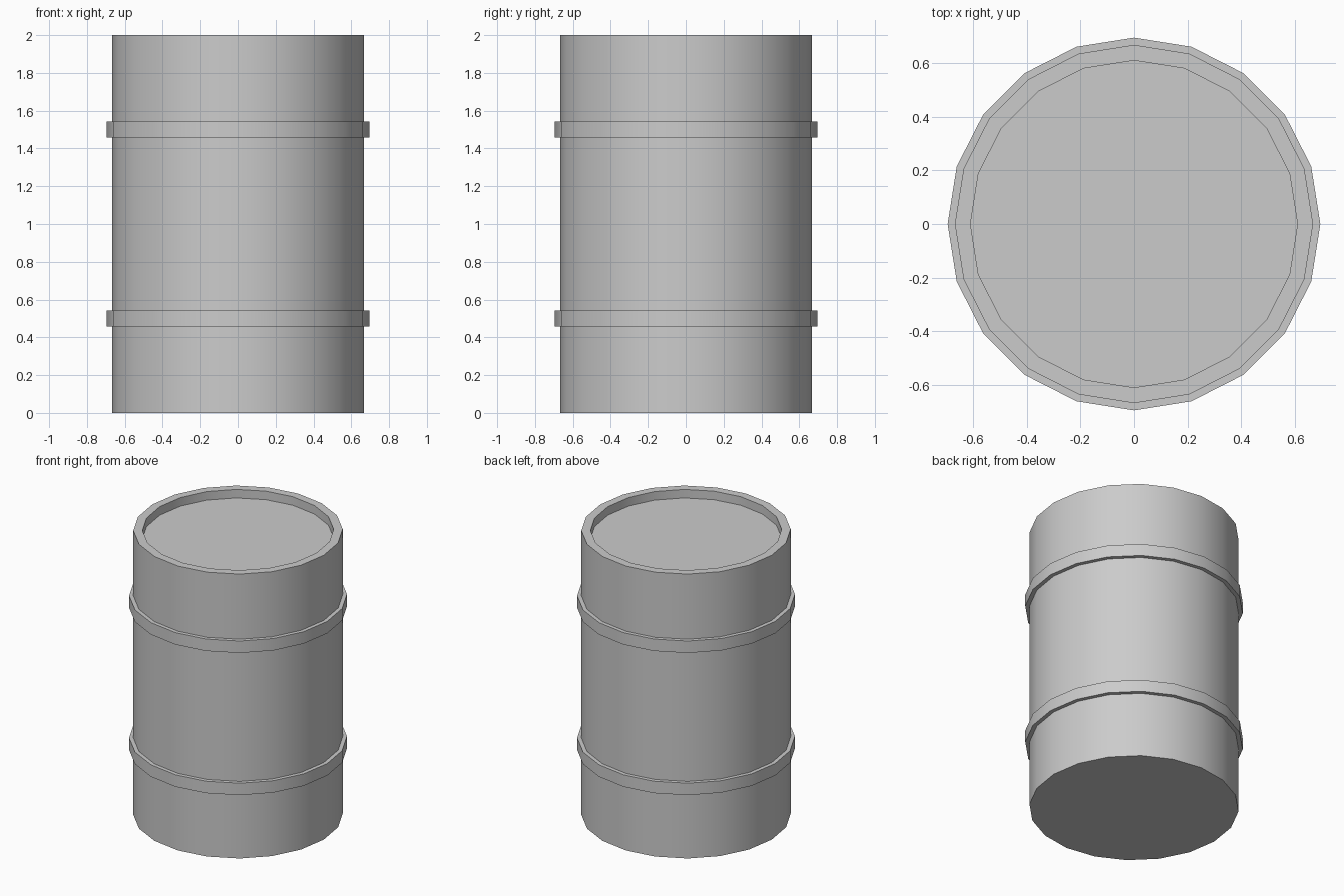
import bpy, bmesh
from math import cos, sin, pi, radians

if "Cube" in bpy.data.objects:
    bpy.data.objects.remove(bpy.data.objects["Cube"])

SIDES = 20
R_BODY, R_HOOP, R_LID = 0.668, 0.695, 0.61


def lathe(name, profile):
    """Revolve an (r, z) profile around z and cap both ends."""
    bm = bmesh.new()
    rings = [[bm.verts.new((r * cos(2 * pi * i / SIDES), r * sin(2 * pi * i / SIDES), z))
              for i in range(SIDES)] for r, z in profile]
    for a, b in zip(rings, rings[1:]):
        for i in range(SIDES):
            j = (i + 1) % SIDES
            bm.faces.new((a[i], a[j], b[j], b[i]))
    bm.faces.new(rings[0][::-1])
    bm.faces.new(rings[-1])
    bmesh.ops.recalc_face_normals(bm, faces=bm.faces)
    mesh = bpy.data.meshes.new(name)
    bm.to_mesh(mesh)
    bm.free()
    obj = bpy.data.objects.new(name, mesh)
    bpy.context.collection.objects.link(obj)
    bpy.ops.object.select_all(action='DESELECT')
    obj.select_set(True)
    bpy.context.view_layer.objects.active = obj
    bpy.ops.object.shade_smooth_by_angle(angle=radians(30))
    return obj


# Barrel wall with two raised hoops
profile = [(R_BODY, 0)]
for z in (0.5, 1.5):
    lo, hi = z - 0.042, z + 0.042
    profile += [(R_BODY, lo), (R_HOOP, lo), (R_HOOP, hi), (R_BODY, hi)]

# Rim and recessed lid
profile += [(R_BODY, 2), (R_LID, 2), (R_LID, 1.94)]

lathe("barrel", profile)
